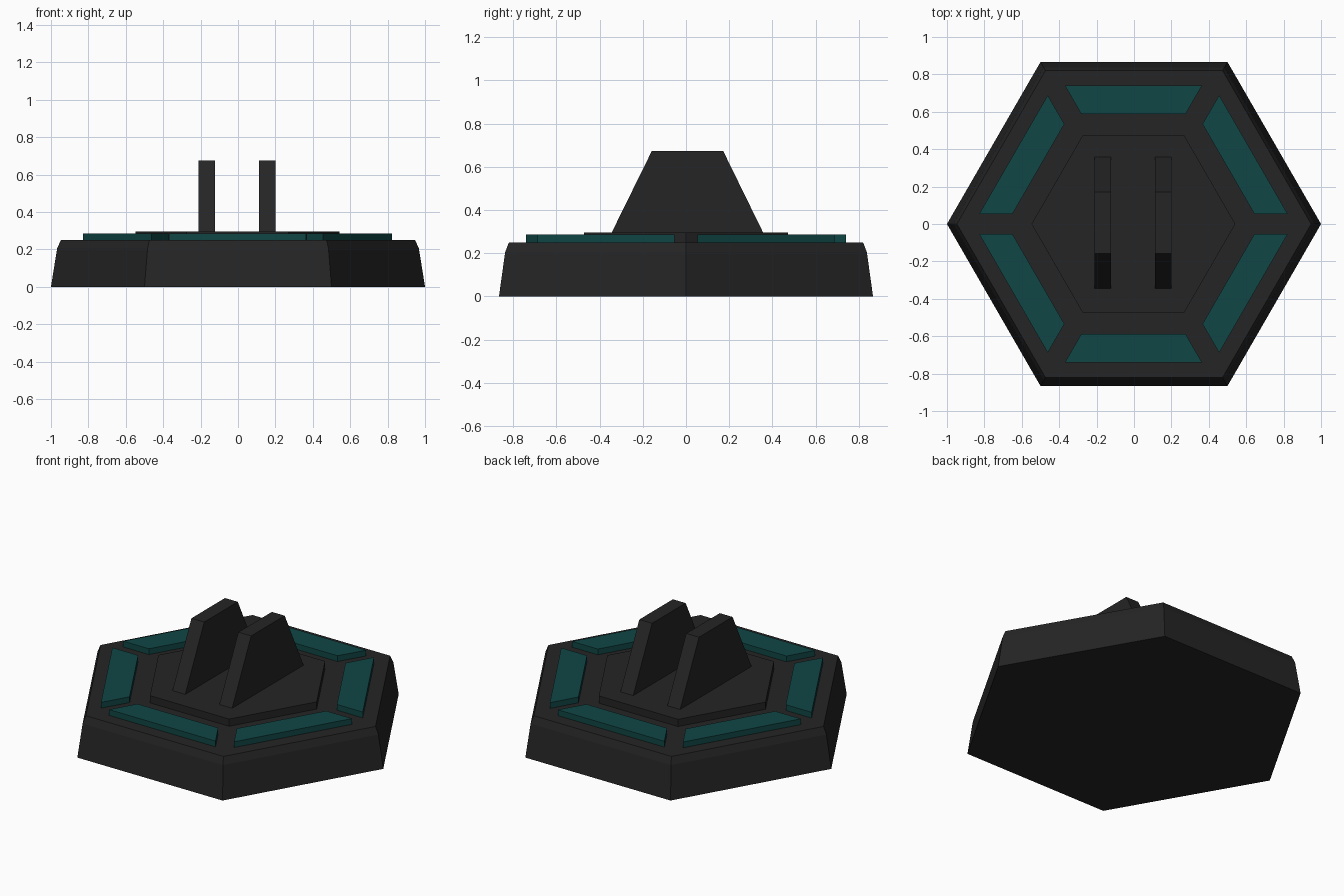
import bpy, bmesh, math
from mathutils import Matrix

if "Cube" in bpy.data.objects:
    bpy.data.objects.remove(bpy.data.objects["Cube"])


def material(name, rgb):
    m = bpy.data.materials.new(name)
    m.diffuse_color = (*rgb, 1)
    m.use_nodes = True
    m.node_tree.nodes["Principled BSDF"].inputs["Base Color"].default_value = m.diffuse_color
    return m


CHARCOAL = material("charcoal", (0.018, 0.018, 0.018))
TEAL = material("dark_teal", (0.005, 0.062, 0.060))


def loft(name, rings, mat):
    """Closed solid skinned through rings of equal point count."""
    bm = bmesh.new()
    loops = [[bm.verts.new(p) for p in ring] for ring in rings]
    n = len(loops[0])
    for a, b in zip(loops, loops[1:]):
        for i in range(n):
            j = (i + 1) % n
            bm.faces.new((a[i], a[j], b[j], b[i]))
    bm.faces.new(loops[0])
    bm.faces.new(loops[-1])
    bmesh.ops.recalc_face_normals(bm, faces=bm.faces)
    me = bpy.data.meshes.new(name)
    bm.to_mesh(me)
    bm.free()
    me.materials.append(mat)
    ob = bpy.data.objects.new(name, me)
    bpy.context.collection.objects.link(ob)
    return ob


def hexagon(r, z, x=0.0):
    return [(x + r * math.cos(i * math.pi / 3), r * math.sin(i * math.pi / 3), z)
            for i in range(6)]


# Hexagonal base with a sloped wall and chamfered rim
loft("base", [hexagon(1.0, 0), hexagon(0.967, 0.205), hexagon(0.947, 0.25)], CHARCOAL)

# Raised hexagon in the middle
loft("centre_plate", [hexagon(0.545, 0.24, -0.003), hexagon(0.545, 0.295, -0.003)], CHARCOAL)

# Six teal panels around the rim
panel = [(-0.367, 0.741), (0.367, 0.741), (0.278, 0.587), (-0.278, 0.587)]
for k in range(6):
    ob = loft(f"rim_panel_{k + 1}",
              [[(x, y, z) for x, y in panel] for z in (0.24, 0.286)], TEAL)
    ob.data.transform(Matrix.Translation((-0.003, 0, 0)) @ Matrix.Rotation(k * math.pi / 3, 4, 'Z'))

# Pair of upright trapezoid fins
fin = [(-0.347, 0.29), (0.36, 0.29), (0.172, 0.674), (-0.158, 0.674)]
for side, x0 in (("left", -0.21), ("right", 0.113)):
    loft(f"fin_{side}", [[(x, y, z) for y, z in fin] for x in (x0, x0 + 0.088)], CHARCOAL)
